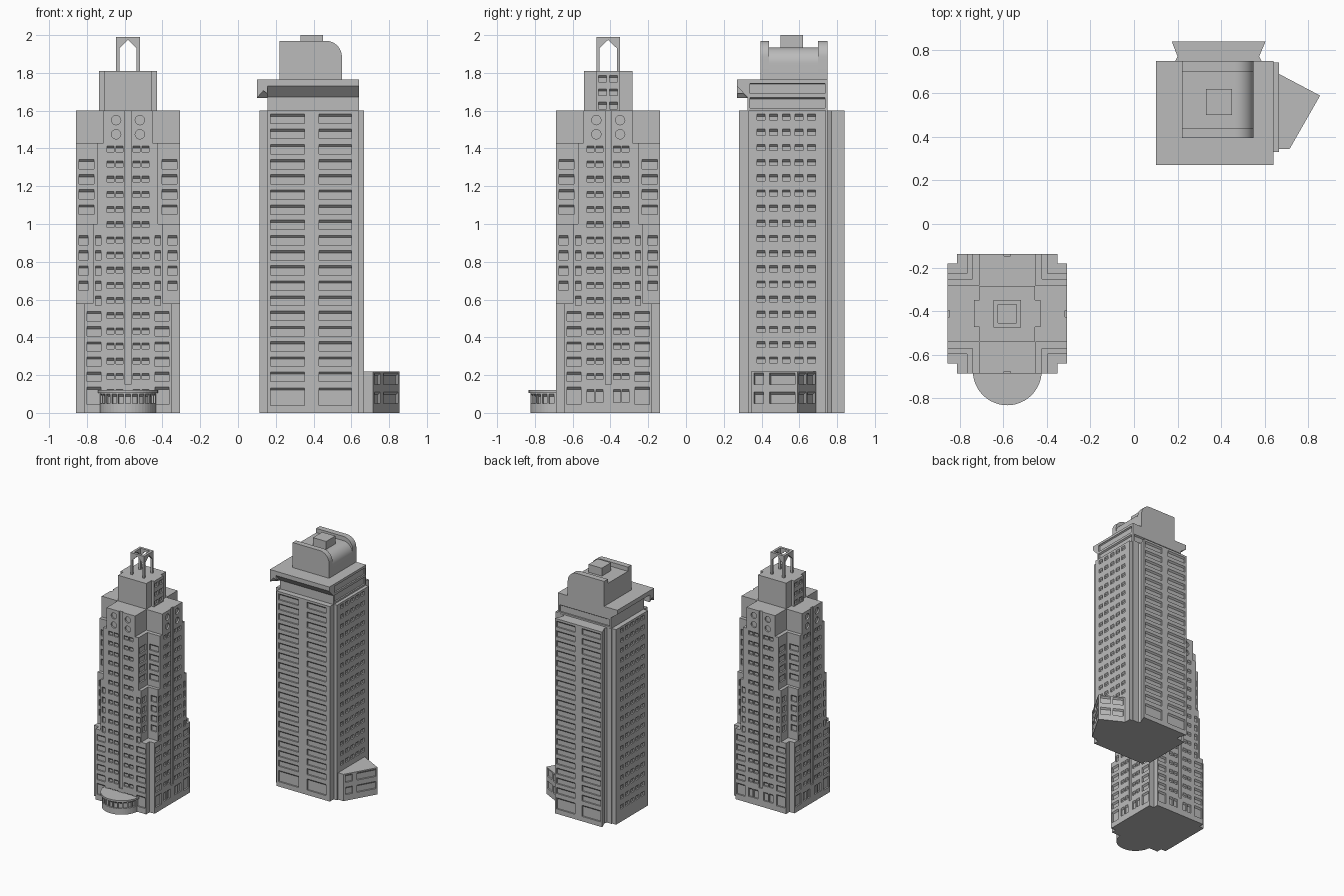
import bpy, bmesh, math
from mathutils import Vector

if "Cube" in bpy.data.objects:
    bpy.data.objects.remove(bpy.data.objects["Cube"])

stone = bpy.data.materials.new("grey_stone")
stone.diffuse_color = (0.5, 0.5, 0.5, 1)
stone.use_nodes = True
stone.node_tree.nodes["Principled BSDF"].inputs["Base Color"].default_value = stone.diffuse_color
UP = Vector((0, 0, 1))
STEP = 0.0803  # storey height


def add_prism(bm, pts, vec):
    vec = Vector(vec)
    a = [bm.verts.new(p) for p in pts]
    b = [bm.verts.new(Vector(p) + vec) for p in pts]
    n = len(a)
    bm.faces.new(a[::-1])
    bm.faces.new(b)
    for i in range(n):
        bm.faces.new((a[i], a[(i + 1) % n], b[(i + 1) % n], b[i]))


def finish(name, bm):
    bmesh.ops.recalc_face_normals(bm, faces=bm.faces[:])
    me = bpy.data.meshes.new(name)
    bm.to_mesh(me)
    bm.free()
    me.materials.append(stone)
    ob = bpy.data.objects.new(name, me)
    bpy.context.collection.objects.link(ob)
    return ob


def prism(name, pts, z0, z1):
    bm = bmesh.new()
    add_prism(bm, [(x, y, z0) for x, y in pts], (0, 0, z1 - z0))
    return finish(name, bm)


def box(name, x0, x1, y0, y1, z0, z1):
    return prism(name, [(x0, y0), (x1, y0), (x1, y1), (x0, y1)], z0, z1)


def hull(name, pts):
    bm = bmesh.new()
    for p in pts:
        bm.verts.new(p)
    bmesh.ops.convex_hull(bm, input=bm.verts[:])
    return finish(name, bm)


def pocket(bm, origin, t, u0, u1, z0, z1, d=0.012, s=0.012):
    """Window recess with a sloping head, on the wall through origin along t."""
    t, o = Vector((t[0], t[1], 0)).normalized(), Vector((origin[0], origin[1], 0))
    n = t.cross(UP)
    prof = [(0.01, z0), (0.01, z1), (0, z1), (-d, z1 - s), (-d, z0)]
    add_prism(bm, [o + n * a + UP * z + t * u0 for a, z in prof], t * (u1 - u0))


def cut(objects, bm):
    """Subtract the cutter from each object."""
    cutter = finish("cutter", bm)
    cutter.hide_render = True
    for ob in objects:
        m = ob.modifiers.new("cut", 'BOOLEAN')
        m.operation, m.solver, m.object = 'DIFFERENCE', 'MANIFOLD', cutter
        bpy.context.view_layer.objects.active = ob
        bpy.ops.object.modifier_apply(modifier=m.name)
    bpy.data.objects.remove(cutter)


# ---------- stepped tower ----------
CX, CY, H = -0.5825, -0.412, 0.275


def cross(hx, hy, ix, iy):
    q = [(hx, -iy), (hx, iy), (ix, iy), (ix, hy), (-ix, hy), (-ix, iy)]
    q += [(-x, -y) for x, y in q]
    return [(CX + x, CY + y) for x, y in q]


levels = [0, 0.58, 1.0, 1.43, 1.6]
tiers = []
for i, c in enumerate((0.045, 0.09, 0.115, 0.145)):
    tiers.append(prism(f"stepped_tower_tier_{i + 1}", cross(H, H, H - c, H - c),
                       levels[i], levels[i + 1]))

bm = bmesh.new()
for k in range(4):
    a = k * math.pi / 2
    t = Vector((math.cos(a), math.sin(a), 0))
    n = t.cross(UP)
    c = Vector((CX, CY, 0))
    face = c + n * H
    pocket(bm, face, t, -0.015, 0.015, 0.15, 1.62, 0.01, 0)  # centre groove
    for s in (-1, 1):
        def pane(off, u0, u1, z0, h):
            lo, hi = sorted((s * u0, s * u1))
            pocket(bm, c + n * off, t, lo, hi, z0, z0 + h)
        for u0, u1 in ((0.027, 0.064), (0.074, 0.111)):  # paired windows
            for r in range(16):
                pane(H, u0, u1, 1.382 - STEP * r, 0.032)
            pane(H, u0, u1, 0.055, 0.07)
        for r in range(5):
            pane(H, 0.143, 0.218, 0.487 - STEP * r, 0.05)
            pane(H, 0.144, 0.172, 0.889 - STEP * r, 0.05)
        pane(H, 0.143, 0.218, 0.045, 0.092)
        for r in range(4):  # windows in the stepped corners
            pane(H - 0.09, 0.212, 0.26, 0.889 - STEP * r, 0.05)
            pane(H - 0.115, 0.18, 0.26, 1.292 - STEP * r, 0.05)
        for z in (1.475, 1.55):  # round windows
            o = face + t * (s * 0.063) + UP * z - n * 0.012
            ring = [o + t * 0.025 * math.cos(j * math.pi / 8)
                    + UP * 0.025 * math.sin(j * math.pi / 8) for j in range(16)]
            add_prism(bm, ring, n * 0.022)
cut(tiers, bm)

# upper block with side windows
upper = prism("upper_block", cross(0.153, 0.128, 0.128, 0.062), 1.6, 1.81)
bm = bmesh.new()
for s in (-1, 1):
    for u in (-0.05, 0.008):
        for z in (1.61, 1.68, 1.752):
            pocket(bm, (CX + s * 0.153, CY), (0, s), u, u + 0.042, z, z + 0.035)
cut([upper], bm)

# open crown with pointed arches
crown = box("crown", CX - 0.0625, CX + 0.0625, CY - 0.0625, CY + 0.0625, 1.81, 1.99)
arch = [(-0.046, 1.8), (0.046, 1.8), (0.046, 1.93), (0, 1.975), (-0.046, 1.93)]
bm = bmesh.new()
add_prism(bm, [(CX + sx * 0.042, CY + sy * 0.042, 1.8) for sx, sy in
               ((-1, -1), (1, -1), (1, 1), (-1, 1))], (0, 0, 0.3))
cut([crown], bm)
for along_x in (True, False):
    bm = bmesh.new()
    if along_x:
        add_prism(bm, [(CX - 0.1, CY + u, z) for u, z in arch], (0.2, 0, 0))
    else:
        add_prism(bm, [(CX + u, CY - 0.1, z) for u, z in arch], (0, 0.2, 0))
    cut([crown], bm)


# half-round entrance
def half_disc(r):
    return [(CX + r * math.cos(math.pi + math.pi * j / 24),
             -0.675 + r * math.sin(math.pi + math.pi * j / 24)) for j in range(25)]


drum = prism("entrance_drum", half_disc(0.148), 0, 0.105)
prism("entrance_roof", half_disc(0.158), 0.105, 0.12)
bm = bmesh.new()
for j in range(-5, 6):
    a = math.radians(-90 + 15 * j)
    pocket(bm, (CX + 0.147 * math.cos(a), -0.675 + 0.147 * math.sin(a)),
           (-math.sin(a), math.cos(a)), -0.014, 0.014, 0.05, 0.1)
cut([drum], bm)

# ---------- slab tower ----------
box("slab_core", 0.15, 0.64, 0.325, 0.75, 0, 1.6)
front = box("front_bay", 0.155, 0.637, 0.28, 0.325, 0, 1.6)
left = box("left_bay", 0.115, 0.15, 0.33, 0.742, 0, 1.6)
right = box("right_bay", 0.64, 0.667, 0.33, 0.742, 0, 1.6)
back = prism("back_bay", [(0.19, 0.75), (0.2, 0.77), (0.174, 0.838),
                          (0.604, 0.838), (0.575, 0.77), (0.585, 0.75)], 0, 1.6)
bm = bmesh.new()
spans = [(1.532 - STEP * r, 0.05) for r in range(18)] + [(0.04, 0.092)]
for z, h in spans:  # wide windows, front and back
    for x0, x1 in ((0.173, 0.353), (0.43, 0.601)):
        pocket(bm, (0, 0.28), (1, 0), x0, x1, z, z + h)
    for x0, x1 in ((0.19, 0.358), (0.42, 0.588)):
        pocket(bm, (0, 0.838), (-1, 0), -x1, -x0, z, z + h)
for r in range(19):  # small windows, left and right
    for j in range(5):
        y, z = 0.375 + 0.0673 * j, 1.55 - STEP * r
        pocket(bm, (0.667, 0), (0, 1), y, y + 0.042, z, z + 0.032)
        pocket(bm, (0.115, 0), (0, -1), -y - 0.042, -y, z, z + 0.032)
cut([front, back, left, right], bm)

# wedge-shaped annex
P = [Vector(p) for p in ((0.66, 0.345), (0.715, 0.345), (0.855, 0.59), (0.66, 0.693))]
annex = prism("annex", [tuple(p) for p in P], 0, 0.22)
bm = bmesh.new()
for z in (0.05, 0.15):
    for a, b, cols in ((P[1], P[2], ((0.06, 0.27), (0.4, 0.95))),
                       (P[2], P[3], ((0.07, 0.44), (0.52, 0.9)))):
        w = (b - a).length
        for f0, f1 in cols:
            pocket(bm, a, b - a, f0 * w, f1 * w, z, z + 0.06)
cut([annex], bm)

# neck, recessed on the sides
neck = box("neck", 0.155, 0.64, 0.325, 0.748, 1.6, 1.76)
bm = bmesh.new()
for z in (1.613, 1.69):
    pocket(bm, (0.64, 0), (0, 1), 0.338, 0.735, z, z + 0.058, 0.012, 0.008)
pocket(bm, (0, 0.748), (-1, 0), -0.625, -0.17, 1.613, 1.671, 0.012, 0.008)
cut([neck], bm)

# overhanging eaves on the front and left, with a pointed corner
hull("front_eave", [(x, y, z) for x in (0.1, 0.64)
                    for y, z in ((0.27, 1.765), (0.27, 1.73), (0.326, 1.67), (0.326, 1.765))])
hull("left_eave", [(x, y, z) for y in (0.27, 0.748)
                   for x, z in ((0.1, 1.765), (0.1, 1.73), (0.156, 1.69), (0.156, 1.765))])
hull("eave_corner", [(0.1, 0.27, 1.73), (0.155, 0.27, 1.73), (0.1, 0.325, 1.73),
                     (0.1, 0.27, 1.667), (0.155, 0.325, 1.667)])
box("roof_slab", 0.1, 0.64, 0.27, 0.748, 1.745, 1.765)


# penthouse with one rounded side and raised end walls
def penthouse(name, y0, y1, top, r=0.085):
    prof = [(0.22, 1.765), (0.55, 1.765)]
    prof += [(0.55 - r + r * math.cos(j * math.pi / 20),
              top - r + r * math.sin(j * math.pi / 20)) for j in range(11)]
    prof.append((0.22, top))
    bm = bmesh.new()
    add_prism(bm, [(x, y0, z) for x, z in prof], (0, y1 - y0, 0))
    ob = finish(name, bm)
    bpy.context.view_layer.objects.active = ob
    ob.select_set(True)
    bpy.ops.object.shade_smooth_by_angle()
    ob.select_set(False)


penthouse("penthouse", 0.44, 0.7, 1.935)
penthouse("penthouse_front_wall", 0.395, 0.44, 1.97)
penthouse("penthouse_back_wall", 0.7, 0.748, 1.97)
box("roof_plant", 0.33, 0.45, 0.5, 0.62, 1.93, 2.0)
